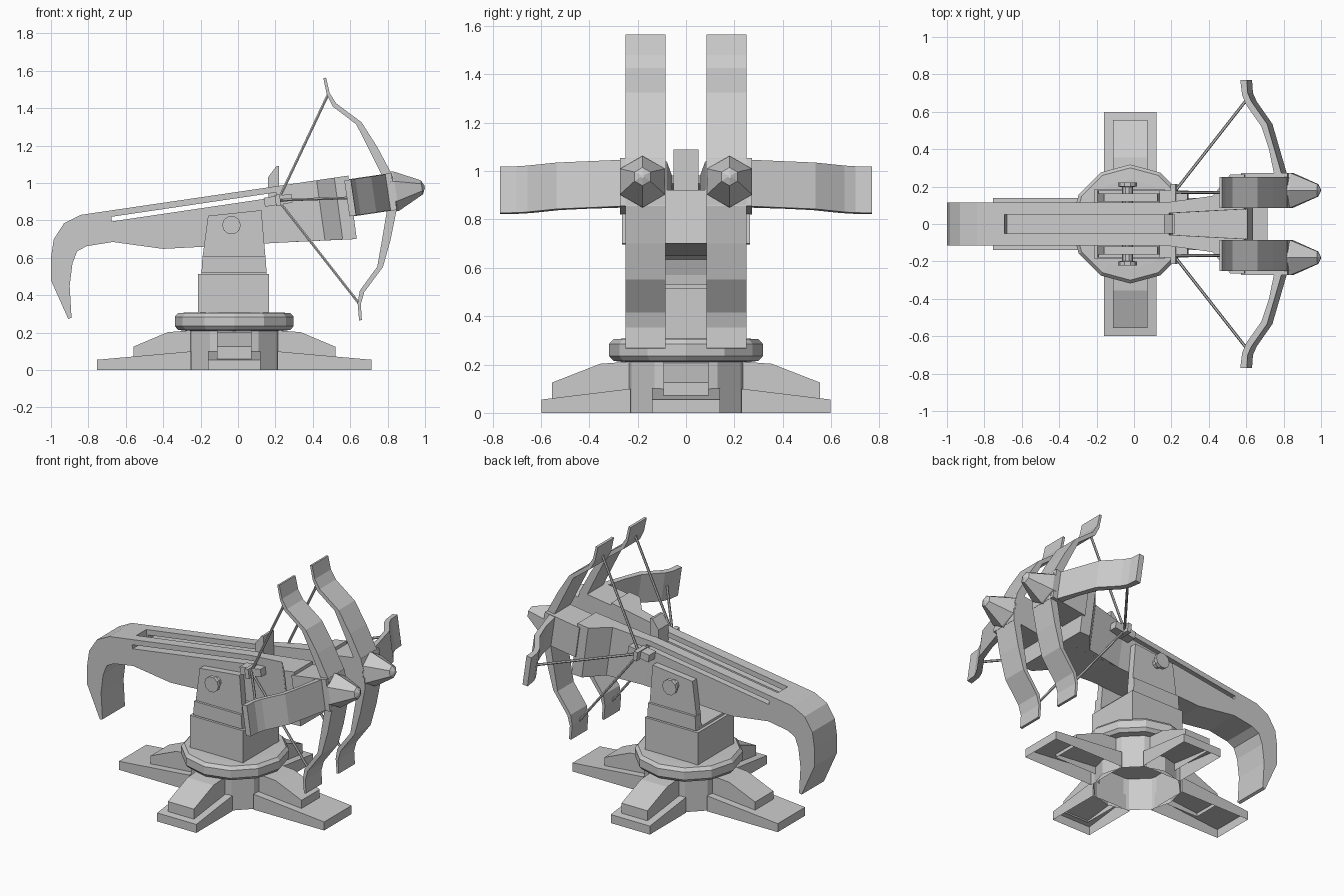
import bpy, bmesh
from math import cos, sin, pi, radians
from mathutils import Matrix, Vector

if "Cube" in bpy.data.objects:
    bpy.data.objects.remove(bpy.data.objects["Cube"])

TILT = Matrix.Rotation(radians(-8.4), 4, 'Y')
CX = -0.02                                   # pedestal centre


def finish(name, bm, mat=None):
    if mat is not None:
        bm.transform(mat)
    bmesh.ops.recalc_face_normals(bm, faces=bm.faces)
    me = bpy.data.meshes.new(name)
    bm.to_mesh(me)
    bm.free()
    ob = bpy.data.objects.new(name, me)
    bpy.context.collection.objects.link(ob)
    return ob


def prism(name, pts, lo, hi, axis='y', mat=None, open_bottom=False):
    """Extrude a profile along y (points x,z) or z (points x,y)."""
    bm = bmesh.new()
    put = (lambda p, d: (p[0], d, p[1])) if axis == 'y' else (lambda p, d: (p[0], p[1], d))
    a = [bm.verts.new(put(p, lo)) for p in pts]
    b = [bm.verts.new(put(p, hi)) for p in pts]
    bm.faces.new(a)
    bm.faces.new(b)
    n = len(pts)
    for i in range(n):
        j = (i + 1) % n
        bm.faces.new((a[i], a[j], b[j], b[i]))
    bmesh.ops.recalc_face_normals(bm, faces=bm.faces)
    if open_bottom:
        low = [f for f in bm.faces if f.normal.z < -0.9]
        bmesh.ops.delete(bm, geom=low, context='FACES')
    return finish(name, bm, mat)


def box(name, x0, x1, y0, y1, z0, z1, mat=None):
    return prism(name, [(x0, z0), (x1, z0), (x1, z1), (x0, z1)], y0, y1, 'y', mat)


def stack(name, n, rings, mat, phase=0.0, caps=(True, True)):
    """Stacked n-sided rings (radius, height) along local z."""
    bm = bmesh.new()
    loops = [[bm.verts.new((r * cos(phase + 2 * pi * i / n), r * sin(phase + 2 * pi * i / n), h))
              for i in range(n)] for r, h in rings]
    for a, b in zip(loops, loops[1:]):
        for i in range(n):
            j = (i + 1) % n
            bm.faces.new((a[i], a[j], b[j], b[i]))
    for loop, cap in ((loops[0], caps[0]), (loops[-1], caps[1])):
        if cap:
            bm.faces.new(loop)
    return finish(name, bm, mat)


def rod(name, p, q, r):
    p, q = Vector(p), Vector(q)
    m = Matrix.Translation(p) @ (q - p).to_track_quat('Z', 'Y').to_matrix().to_4x4()
    return stack(name, 6, [(r, 0), (r, (q - p).length)], m)


def cut(obs, cutters):
    for ob in obs:
        for c in cutters:
            md = ob.modifiers.new("cut", 'BOOLEAN')
            md.object = c
            md.solver = 'EXACT'
        ev = ob.evaluated_get(bpy.context.evaluated_depsgraph_get())
        me = bpy.data.meshes.new_from_object(ev)
        ob.modifiers.clear()
        ob.data = me
    for c in cutters:
        bpy.data.objects.remove(c)


# Four stepped legs, hollow underneath
centre = Matrix.Translation((CX, 0, 0))
for k in range(4):
    length, upper = ((0.735, 0.54), (0.598, 0.555))[k % 2]
    m = centre @ Matrix.Rotation(k * pi / 2, 4, 'Z')
    prism("leg_plate", [(0.23, 0), (length, 0), (length, 0.055), (0.23, 0.1)],
          -0.14, 0.14, 'y', m, True)
    prism("leg_brace", [(0.23, 0.05), (upper, 0.05), (upper, 0.125), (0.355, 0.203), (0.23, 0.212)],
          -0.093, 0.093, 'y', m, True)

# Drum and turning ring
stack("base_drum", 12, [(0.26, 0), (0.26, 0.22)], centre, 0, (False, True))
stack("turning_ring", 12, [(0.26, 0.21), (0.3, 0.215), (0.318, 0.235), (0.318, 0.285),
                           (0.3, 0.305), (0.24, 0.308)], centre)

# Turret block and yoke
box("turret_block", -0.215, 0.165, -0.185, 0.185, 0.29, 0.515)
box("turret_step", -0.195, 0.152, -0.165, 0.165, 0.51, 0.53)
for s in (-1, 1):
    prism("yoke_foot", [(-0.195, 0.52), (0.153, 0.52), (0.147, 0.61), (-0.19, 0.61)],
          s * 0.12, s * 0.178)
    prism("yoke_plate", [(-0.19, 0.6), (0.147, 0.6), (0.125, 0.855), (-0.16, 0.825)],
          s * 0.12, s * 0.163)
    m = Matrix.Translation((-0.035, 0, 0.775)) @ Matrix.Rotation(-s * pi / 2, 4, 'X')
    stack("axle_pin", 10, [(0.03, 0.1), (0.03, 0.198), (0.05, 0.2), (0.05, 0.222)], m)

# Main beam with hooked tail
beam = prism("beam", [(-1, 0.48), (-1, 0.6), (-0.985, 0.7), (-0.93, 0.785), (-0.84, 0.83),
                      (0.58, 1.038), (0.625, 0.7), (0.3, 0.685), (-0.4, 0.648), (-0.67, 0.685),
                      (-0.81, 0.662), (-0.86, 0.635), (-0.885, 0.57), (-0.9, 0.45),
                      (-0.89, 0.28), (-0.908, 0.274)], -0.115, 0.115)

# Flared head: plan outline, slanted to follow the beam
half = [(0.17, 0.115), (0.42, 0.15), (0.515, 0.265), (0.59, 0.265)]
head = prism("head", half + [(x, -y) for x, y in reversed(half)], 0, 1, 'z')
for v in head.data.vertices:
    if v.co.z > 0.5:
        v.co.z = 0.953 + 0.147 * v.co.x
    else:
        v.co.x += 0.045
        v.co.z = 0.672 + 0.045 * v.co.x

# Top slot, front trough and thin side slot
top = Matrix.Translation((0, 0, 0.953)) @ TILT
slot = box("slot_cutter", -0.7, 0.18, -0.05, 0.05, -0.085, 0.1, top)
trough = prism("trough_cutter", [(0.19, -0.058), (0.8, -0.09), (0.8, 0.09), (0.19, 0.058)],
               -0.12, 0.2, 'z', top)
side = box("side_cutter", -0.69, 0.2, -0.5, 0.5, -0.058, -0.033, top)
cut([beam, head], [slot, trough, side])

# Sight block
prism("sight", [(0.165, 0.88), (0.16, 1.03), (0.205, 1.09), (0.22, 1.09), (0.22, 0.88)], -0.052, 0.052)

# Twin bow heads: limbs, mounts, noses, strings
mount = Matrix.Translation((0.8, 0, 0.95)) @ TILT
limb = [(0.045, 0.02), (0.035, 0.096), (-0.02, 0.25), (-0.083, 0.391), (-0.202, 0.51),
        (-0.229, 0.57), (-0.236, 0.655), (-0.251, 0.655), (-0.245, 0.562), (-0.224, 0.498),
        (-0.113, 0.385), (-0.065, 0.242), (-0.017, 0.093), (-0.01, 0.02)]
wing = [(0.02, 0.2), (0, 0.28), (-0.075, 0.535), (-0.16, 0.655), (-0.18, 0.7), (-0.185, 0.77),
        (-0.22, 0.77), (-0.21, 0.69), (-0.19, 0.64), (-0.105, 0.52), (-0.065, 0.4),
        (-0.04, 0.28), (-0.02, 0.2)]
for s in (-1, 1):
    box("bow_mount", -0.215, 0.035, s * 0.085, s * 0.272, -0.1, 0.1, mount)
    for t in (-1, 1):
        prism("vertical_limb", [(u, t * v) for u, v in limb], s * 0.085, s * 0.25, 'y', mount)
        tip = mount @ Vector((-0.238, s * 0.168, t * 0.565))
        rod("bow_string", (0.215, s * 0.17, 0.908), tip, 0.008)
    prism("side_limb", [(u, s * v) for u, v in wing], -0.097, 0.097, 'z', mount)
    rod("bow_string", (0.215, s * 0.17, 0.908), mount @ Vector((-0.2, s * 0.665, 0)), 0.008)
    m = mount @ Matrix.Translation((0, s * 0.18, 0)) @ Matrix.Rotation(pi / 2, 4, 'Y')
    stack("nose", 6, [(0.107, 0.02), (0.107, 0.045), (0.038, 0.185), (0.008, 0.2)], m)
    # String slider
    m = Matrix.Translation((0.215, s * 0.145, 0.908)) @ TILT
    box("slider", -0.075, 0.075, -0.035, 0.035, -0.024, 0.024, m)
    box("slider_bar", -0.015, 0.012, -0.07, 0.07, -0.03, 0.03, m)
